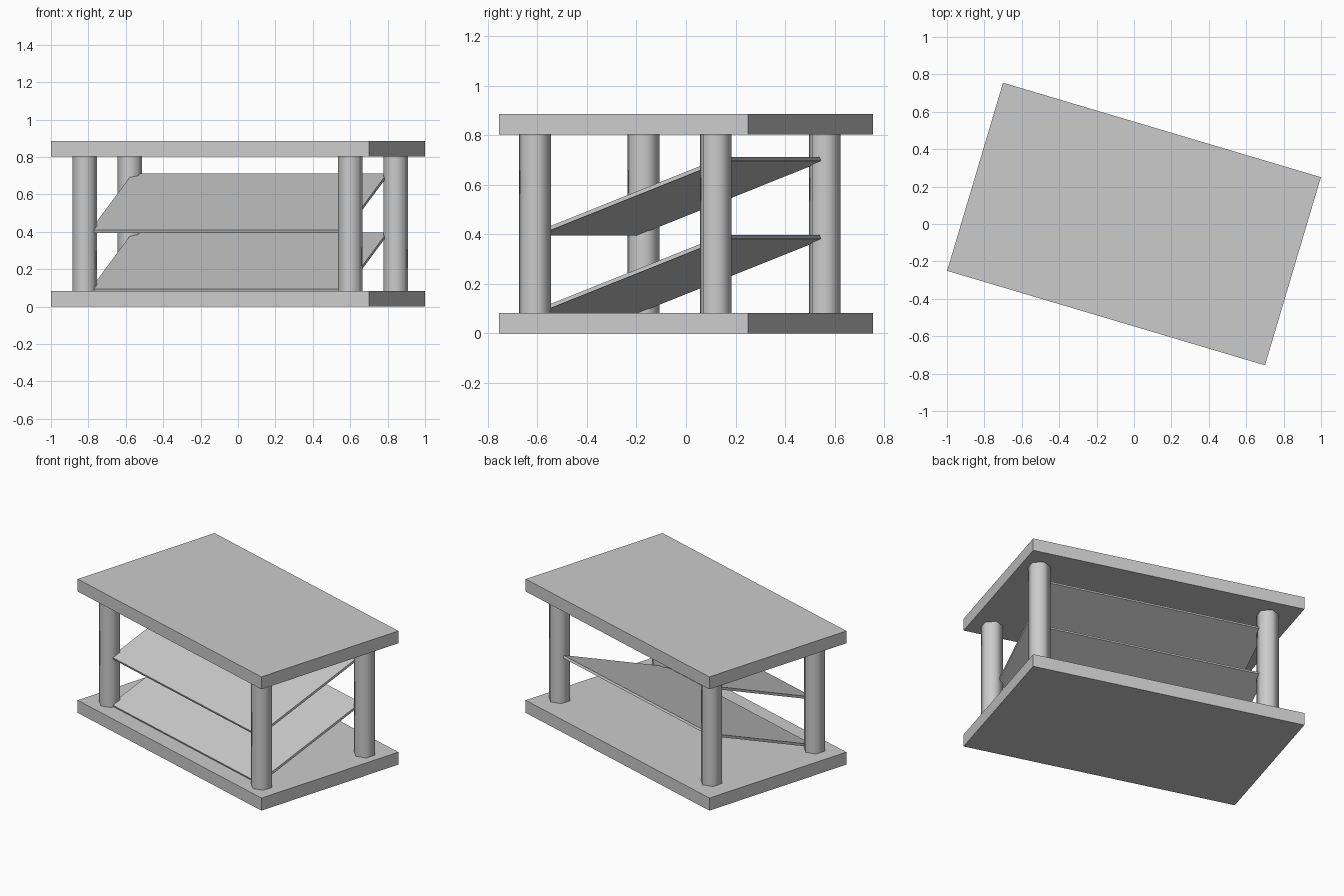
import bpy, math
from mathutils import Matrix, Vector

if "Cube" in bpy.data.objects:
    bpy.data.objects.remove(bpy.data.objects["Cube"])

YAW = math.radians(-16.55)   # whole stand is turned about z


def box(name, size, loc, tilt=0.0):
    bpy.ops.mesh.primitive_cube_add(size=1)
    ob = bpy.context.object
    ob.name = name
    m = (Matrix.Translation(Vector(loc)) @ Matrix.Rotation(YAW, 4, 'Z')
         @ Matrix.Rotation(tilt, 4, 'X') @ Matrix.Diagonal((*size, 1)))
    ob.data.transform(m)
    return ob


def post(name, x, y):
    # six-sided post, smooth sides with flat caps
    bpy.ops.mesh.primitive_cylinder_add(vertices=6, radius=0.067, depth=0.72)
    ob = bpy.context.object
    ob.name = name
    ob.data.transform(Matrix.Translation((x, y, 0.443)) @ Matrix.Rotation(YAW, 4, 'Z'))
    for p in ob.data.polygons:
        p.use_smooth = abs(p.normal.z) < 0.5
    return ob


# base and top slabs
box("base_slab", (1.773, 1.049, 0.083), (0, 0, 0.0415))
box("top_slab", (1.773, 1.049, 0.082), (0, 0, 0.844))

# corner posts
for name, x, y in (("front_left_post", -0.82, -0.172), ("back_left_post", -0.578, 0.56),
                   ("front_right_post", 0.60, -0.61), ("back_right_post", 0.843, 0.12)):
    post(name, x, y)

# slanted shelves, low at the front
for name, z in (("lower_shelf", 0.238), ("upper_shelf", 0.553)):
    box(name, (1.42, 0.842, 0.016), (0.005, -0.025, z), math.radians(21))
